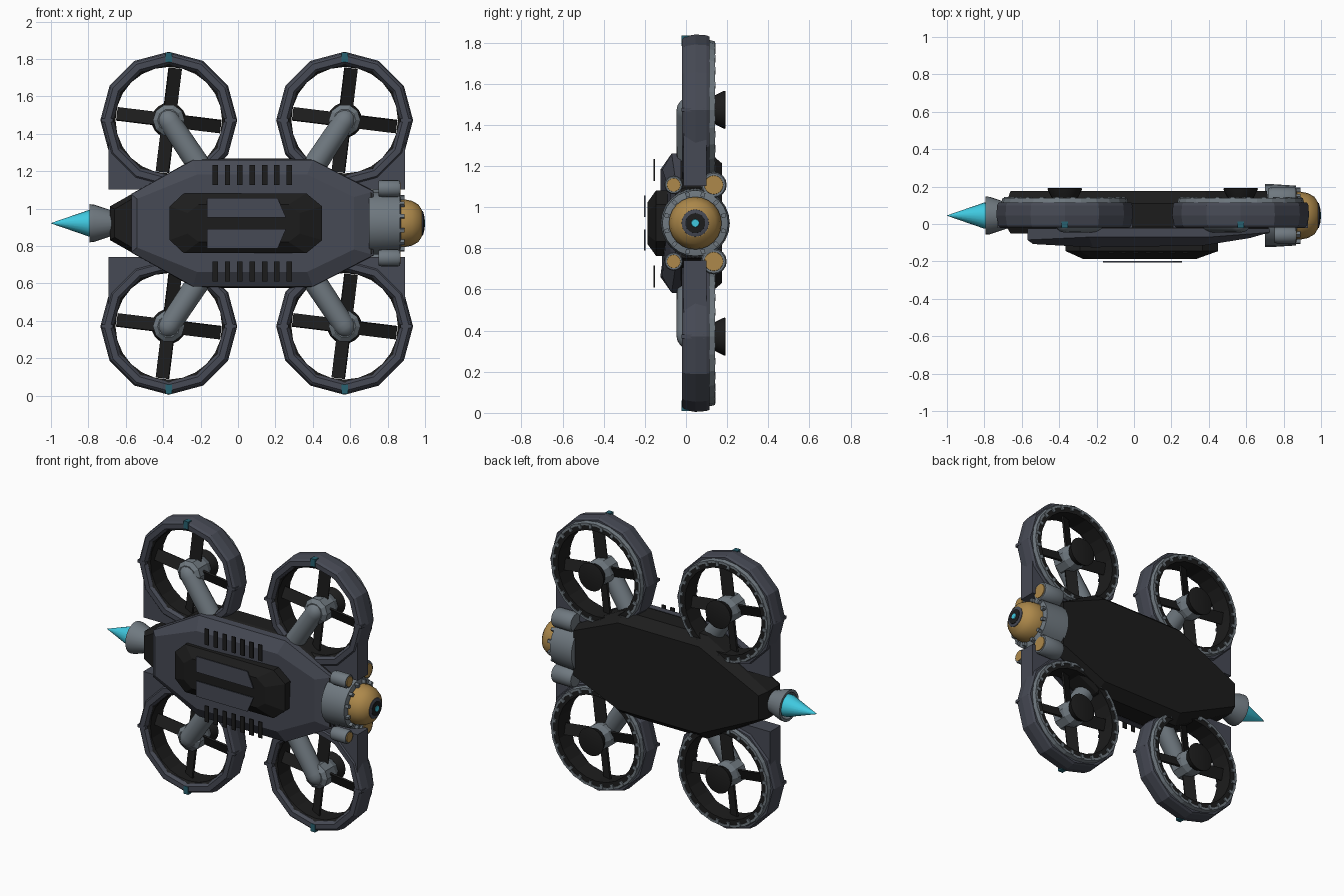
import bpy, bmesh, math
from mathutils import Matrix, Vector

if "Cube" in bpy.data.objects:
    bpy.data.objects.remove(bpy.data.objects["Cube"])

CZ = 0.922     # height of the long axis
CX = 0.10      # mirror line between left and right rotors
NY = 0.045     # depth of nose / thruster axis


def material(name, rgb):
    m = bpy.data.materials.new(name)
    m.diffuse_color = (*rgb, 1)
    m.use_nodes = True
    m.node_tree.nodes["Principled BSDF"].inputs["Base Color"].default_value = m.diffuse_color
    return m


SLATE = material("slate grey", (0.062, 0.068, 0.09))
BLACK = material("black", (0.012, 0.012, 0.012))
STEEL = material("steel grey", (0.16, 0.19, 0.215))
BRASS = material("brass", (0.42, 0.25, 0.07))
CYAN = material("cyan glow", (0.05, 0.58, 0.74))
TEAL = material("dark teal", (0.02, 0.12, 0.16))


def finish(name, bm, mat, smooth=False):
    bmesh.ops.recalc_face_normals(bm, faces=bm.faces[:])
    me = bpy.data.meshes.new(name)
    bm.to_mesh(me)
    bm.free()
    me.materials.append(mat)
    if smooth:
        me.shade_smooth()
        me.set_sharp_from_angle(angle=math.radians(32))
    ob = bpy.data.objects.new(name, me)
    bpy.context.collection.objects.link(ob)
    return ob


def loft(name, sections, mat, caps=True, ring=False, smooth=False):
    """Skin a row of equal-length point loops."""
    bm = bmesh.new()
    rows = [[bm.verts.new(p) for p in s] for s in sections]
    n = len(rows[0])
    pairs = list(zip(rows, rows[1:])) + ([(rows[-1], rows[0])] if ring else [])
    for a, b in pairs:
        for i in range(n):
            j = (i + 1) % n
            bm.faces.new((a[i], a[j], b[j], b[i]))
    if caps and not ring:
        bm.faces.new(rows[0])
        bm.faces.new(rows[-1])
    return finish(name, bm, mat, smooth)


def lathe(name, profile, axis, loc, mat, n=24, ring=False, smooth=True):
    """Turn (radius, distance) pairs around the x or y axis."""
    secs = []
    for r, t in profile:
        row = []
        for i in range(n):
            a = 2 * math.pi * i / n
            c, s = r * math.cos(a), r * math.sin(a)
            p = (t, c, s) if axis == "x" else (c, t, s)
            row.append(Vector(p) + Vector(loc))
        secs.append(row)
    return loft(name, secs, mat, ring=ring, smooth=smooth)


def boxes(name, items, mat):
    """Many boxes in one object: each item is (matrix, size)."""
    bm = bmesh.new()
    for m, size in items:
        bmesh.ops.create_cube(bm, size=1, matrix=m @ Matrix.Diagonal((*size, 1)))
    return finish(name, bm, mat)


def octagon(xs, hs, ys):
    """Long octagon: 4 x stations with half heights and depths, mirrored in z."""
    top = [(x, y, CZ + h) for x, h, y in zip(xs, hs, ys)]
    low = [(x, y, CZ - h) for x, h, y in zip(xs, hs, ys)]
    return top + low[::-1]


# --- fuselage ---
loft("hull", [
    octagon((-0.66, -0.235, 0.395, 0.72), (0.075, 0.325, 0.325, 0.16), [-0.05] * 4),
    octagon((-0.685, -0.235, 0.395, 0.72), (0.09, 0.345, 0.345, 0.17), [-0.01] * 4),
    octagon((-0.685, -0.235, 0.395, 0.72), (0.09, 0.345, 0.345, 0.17), [0.11] * 4),
    octagon((-0.66, -0.22, 0.38, 0.71), (0.08, 0.29, 0.29, 0.15), [0.176] * 4)], BLACK)
loft("front_shell", [
    octagon((-0.57, -0.24, 0.40, 0.725), (0.157, 0.34, 0.34, 0.173), [-0.025] * 4),
    octagon((-0.57, -0.24, 0.40, 0.725), (0.155, 0.338, 0.338, 0.17), (-0.085, -0.07, -0.07, -0.045)),
    octagon((-0.54, -0.22, 0.37, 0.62), (0.13, 0.26, 0.26, 0.14), (-0.107, -0.125, -0.115, -0.075))], SLATE)
loft("canopy", [
    octagon((-0.365, -0.29, 0.365, 0.45), (0.09, 0.16, 0.16, 0.09), [-0.06] * 4),
    octagon((-0.365, -0.29, 0.365, 0.45), (0.09, 0.16, 0.16, 0.09), [-0.145] * 4),
    octagon((-0.27, -0.21, 0.27, 0.33), (0.055, 0.1, 0.1, 0.055), [-0.188] * 4)], BLACK)
for s, tag in ((1, "upper"), (-1, "lower")):
    quad = [(-0.166, 0.03), (0.257, 0.03), (0.212, 0.134), (-0.166, 0.134)]
    loft(tag + "_canopy_plate", [[(x, y, CZ + s * z) for x, z in quad] for y in (-0.205, -0.198)], SLATE)
    boxes(tag + "_vents", [(Matrix.Translation((-0.122 + i * 0.066, -0.155, CZ + s * 0.258)),
                            (0.029, 0.008, 0.107)) for i in range(7)], BLACK)

# --- thruster ---
lathe("thruster_nozzle", [(0.05, -0.62), (0.1, -0.77), (0.102, -0.795), (0.085, -0.795), (0.07, -0.75)],
      "x", (0, NY, CZ), STEEL)
lathe("thruster_flame", [(0.07, -0.76), (0.07, -0.8), (0.001, -1.0)], "x", (0, NY, CZ), CYAN, n=20)

# --- nose sensor ---
nose = (0, NY, CZ)
lathe("nose_collar", [(0.168, 0.70), (0.168, 0.74), (0.16, 0.865), (0.13, 0.872)], "x", nose, STEEL)
lathe("nose_dome", [(0.128, 0.86), (0.128, 0.89), (0.12, 0.93), (0.1, 0.965), (0.068, 0.985)],
      "x", nose, BRASS)
lathe("lens_ring", [(0.068, 0.97), (0.066, 0.988), (0.052, 0.993)], "x", nose, SLATE)
lathe("lens_barrel", [(0.05, 0.98), (0.048, 0.995), (0.024, 0.997)], "x", nose, BLACK)
lathe("lens", [(0.024, 0.99), (0.018, 1.0)], "x", nose, CYAN, n=16)
boxes("nose_bolts", [(Matrix.Translation(nose) @ Matrix.Rotation(math.radians(30 * i + 15), 4, "X")
                      @ Matrix.Translation((0.878, 0, 0.143)), (0.026, 0.02, 0.022)) for i in range(12)], STEEL)
for s, tag in ((1, "upper"), (-1, "lower")):
    for y, r, x0, depth in ((0.135, 0.063, 0.72, "rear"), (-0.06, 0.045, 0.75, "front")):
        p = (0, y, CZ + s * 0.186)
        lathe(f"{tag}_{depth}_lamp_housing", [(r * 0.9, x0), (r, x0 + 0.02), (r, 0.855), (r * 0.9, 0.865)],
              "x", p, STEEL, n=16)
        lathe(f"{tag}_{depth}_lamp_lens", [(r * 0.75, 0.86), (r * 0.72, 0.87)], "x", p, BRASS, n=16)

# --- four ducted rotors, sx / sz pointing outwards ---
for sx, sz, tag in ((-1, 1, "left_upper"), (1, 1, "right_upper"), (-1, -1, "left_lower"), (1, -1, "right_lower")):
    c = Vector((CX + sx * 0.47, 0, CZ + sz * 0.551))
    at = Matrix.Translation(c)

    def spin(deg):
        return at @ Matrix.Rotation(math.radians(deg), 4, "Y")

    # duct: faceted outer ring, rounder black liner, toothed rear rim
    lathe(tag + "_duct", [(0.366, 0.045), (0.357, -0.008), (0.345, -0.02), (0.312, -0.02), (0.298, 0.0),
                          (0.3, 0.115), (0.355, 0.115), (0.362, 0.1)], "y", c, SLATE, 12, True, False)
    lathe(tag + "_duct_liner", [(0.300, -0.004), (0.285, 0.01), (0.285, 0.135), (0.318, 0.135)],
          "y", c, BLACK, 24, True, False)
    lathe(tag + "_rear_rim", [(0.318, 0.11), (0.318, 0.14), (0.333, 0.14), (0.34, 0.11)],
          "y", c, STEEL, 24, True, False)
    boxes(tag + "_rim_teeth", [(spin(15 * i + 7.5) @ Matrix.Translation((0, 0.133, 0.312)), (0.022, 0.022, 0.03))
                               for i in range(24)], STEEL)
    boxes(tag + "_duct_clamps", [(spin(a) @ Matrix.Translation((0, 0.035, 0.33)), (0.018, 0.112, 0.062))
                                 for a in (90, -90)], SLATE)
    boxes(tag + "_marker_light", [(at @ Matrix.Translation((0, -0.004, sz * 0.336)), (0.034, 0.036, 0.052))], TEAL)

    # corner gusset joining the duct to the fuselage
    arc = [(0.325 * math.cos(a), -0.325 * math.sin(a)) for a in [math.radians(15 * i) for i in range(7)]]
    outer = [(0.323, -0.185), (0.323, -0.37), (0.15, -0.37)]
    pts = arc[::-1] + [(0.323, -0.09)] + outer + [(0.0, -0.37)]
    loft(tag + "_gusset", [[(c.x + sx * x, y, c.z + sz * z) for x, z in pts] for y in (-0.012, 0.1)], SLATE)

    # hub, rear motor and four pitched blades
    lathe(tag + "_hub", [(0.06, -0.01), (0.085, 0.01), (0.085, 0.1), (0.07, 0.148)], "y", c, STEEL, 10, False, False)
    lathe(tag + "_motor", [(0.07, 0.14), (0.09, 0.18), (0.093, 0.19), (0.085, 0.193)], "y", c, BLACK, 20)
    boxes(tag + "_blades", [(spin(90 * i + 7) @ Matrix.Translation((0, 0.065, 0.165))
                             @ Matrix.Rotation(math.radians(22), 4, "Z"), (0.074, 0.012, 0.23))
                            for i in range(4)], BLACK)

    # round arm from the hub into the fuselage
    a = c + Vector((0, 0.012, 0))
    b = Vector((c.x - sx * 0.24, 0.02, c.z - sz * 0.36))
    d = (b - a).normalized()
    u = Vector((0, 1, 0))
    v = d.cross(u).normalized()
    u = v.cross(d)
    secs = []
    for t, r in ((-0.055, 0.02), (-0.04, 0.042), (-0.015, 0.056), (0.015, 0.059), ((b - a).length, 0.064)):
        secs.append([a + d * t + (u * math.cos(k * math.pi / 8) + v * math.sin(k * math.pi / 8)) * r
                     for k in range(16)])
    loft(tag + "_arm", secs, STEEL, smooth=True)
